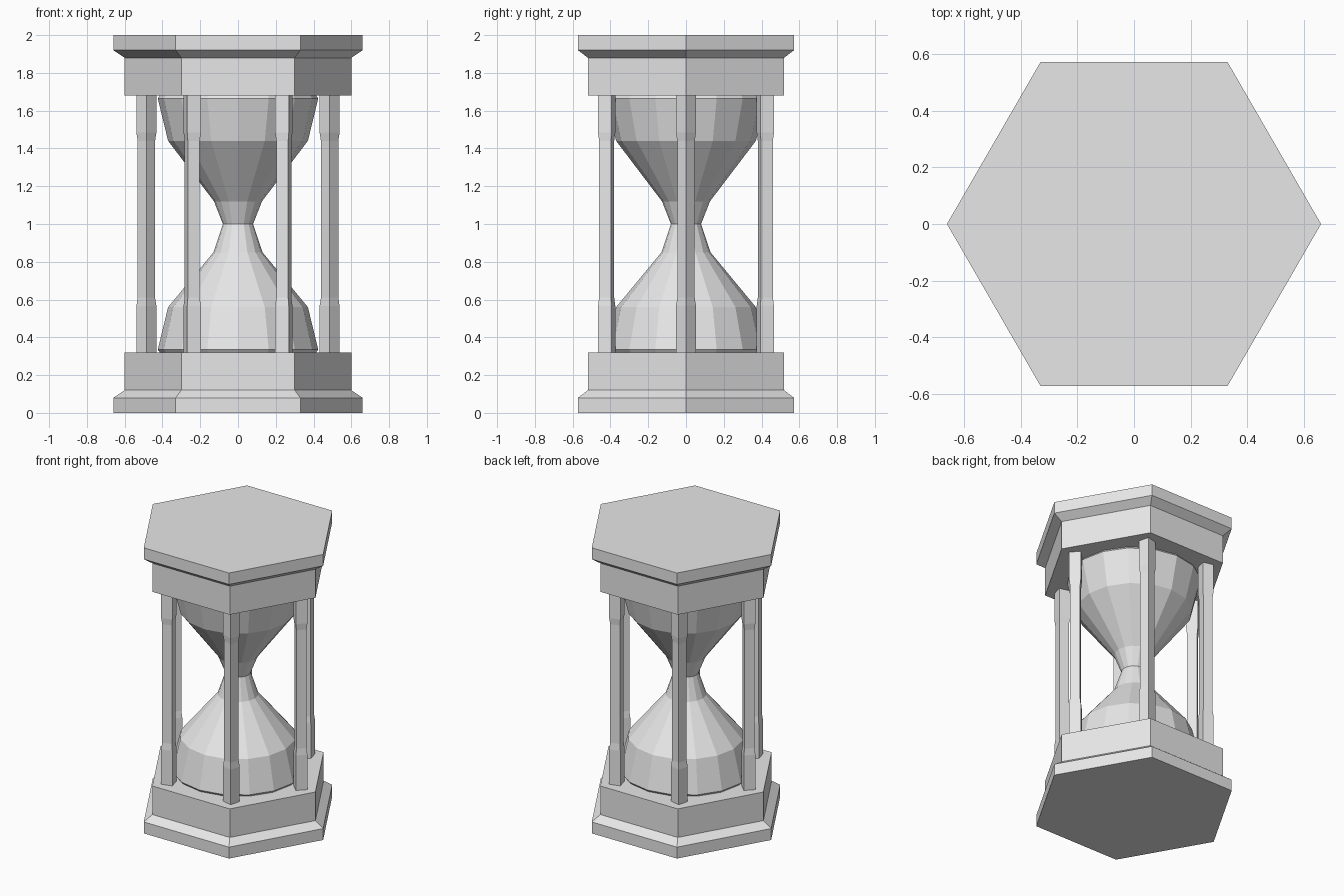
import bpy
import math

if "Cube" in bpy.data.objects:
    bpy.data.objects.remove(bpy.data.objects["Cube"])

grey = bpy.data.materials.new("light grey")
grey.diffuse_color = (0.8, 0.8, 0.8, 1)
grey.use_nodes = True
grey.node_tree.nodes["Principled BSDF"].inputs["Base Color"].default_value = grey.diffuse_color


def lathe(name, profile, sides, x=0.0, y=0.0, turn=0.0):
    """Solid made of stacked n-sided rings, profile = [(radius, z), ...]."""
    verts, faces = [], []
    for r, z in profile:
        for i in range(sides):
            a = turn + 2 * math.pi * i / sides
            verts.append((x + r * math.cos(a), y + r * math.sin(a), z))
    for k in range(len(profile) - 1):
        for i in range(sides):
            j = (i + 1) % sides
            a, b = k * sides, (k + 1) * sides
            faces.append((a + i, a + j, b + j, b + i))
    faces.append(tuple(reversed(range(sides))))
    last = (len(profile) - 1) * sides
    faces.append(tuple(range(last, last + sides)))
    mesh = bpy.data.meshes.new(name)
    mesh.from_pydata(verts, [], faces)
    mesh.materials.append(grey)
    obj = bpy.data.objects.new(name, mesh)
    bpy.context.collection.objects.link(obj)
    return obj


# Hexagonal base and its mirrored cap
plinth = [(0.66, 0), (0.66, 0.08), (0.60, 0.12), (0.60, 0.32)]
lathe("base", plinth, 6)
lathe("cap", [(r, 2 - z) for r, z in reversed(plinth)], 6)

# Glass: two bulbs meeting at a narrow neck
glass = [(0.41, 0.315), (0.425, 0.335), (0.37, 0.56), (0.13, 0.85), (0.08, 1.0),
         (0.127, 1.12), (0.37, 1.44), (0.425, 1.665), (0.41, 1.685)]
lathe("glass", glass, 16)

# Six square posts, each with a corner pointing outwards
post = [(0.053, 0.315), (0.053, 0.565), (0.046, 0.61),
        (0.046, 1.44), (0.053, 1.485), (0.053, 1.685)]
for n in range(6):
    a = n * math.pi / 3
    lathe(f"post_{n + 1}", post, 4, 0.485 * math.cos(a), 0.485 * math.sin(a), a)
